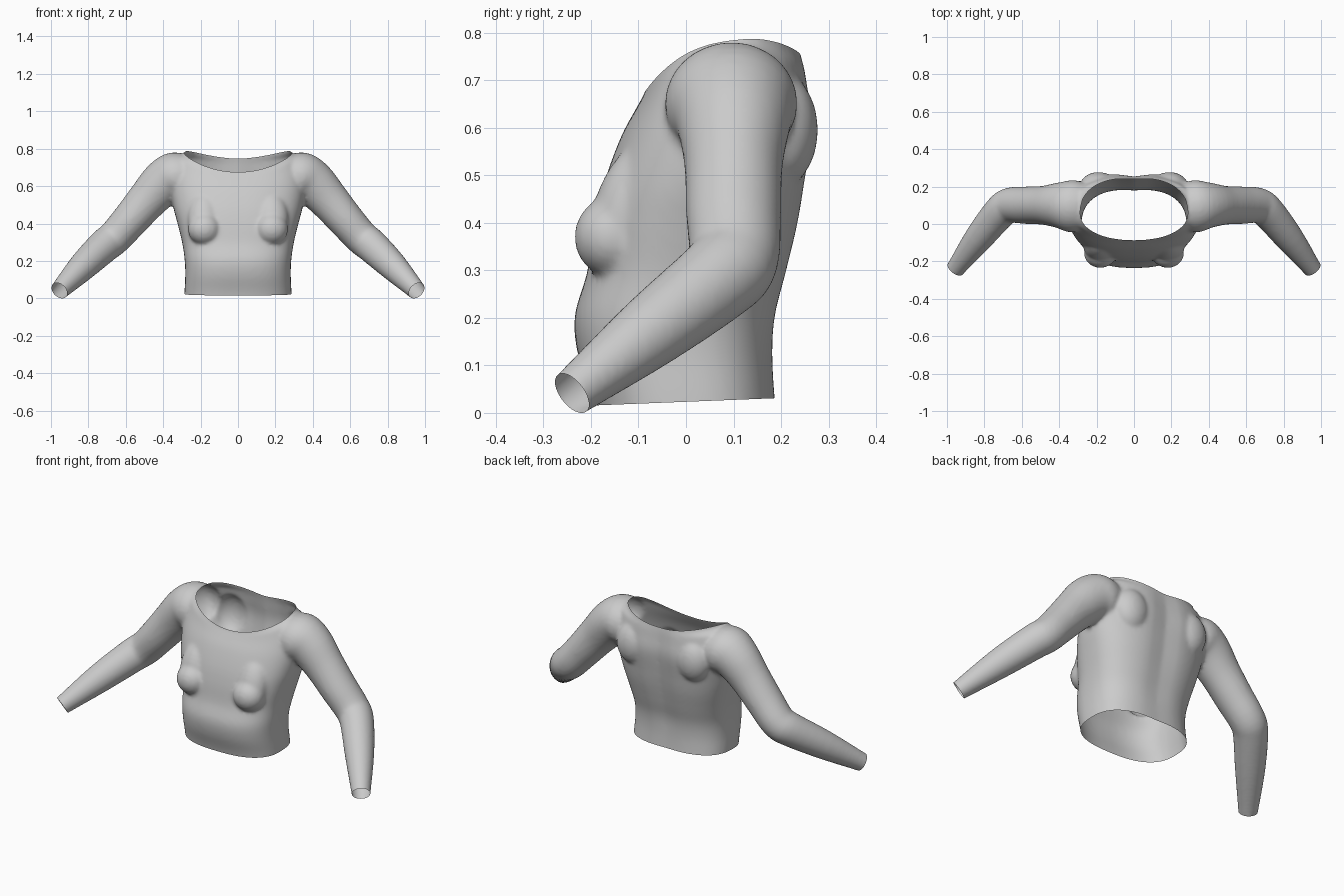
import bpy, bmesh
from math import sin, cos, pi, exp, copysign
from mathutils import Vector, Matrix

if "Cube" in bpy.data.objects:
    bpy.data.objects.remove(bpy.data.objects["Cube"])

N = 64
bm = bmesh.new()


def loft(rings):
    """Skin a list of closed point rings and cap both ends."""
    vs = [[bm.verts.new(p) for p in r] for r in rings]
    n = len(rings[0])
    for a, b in zip(vs, vs[1:]):
        for i in range(n):
            j = (i + 1) % n
            bm.faces.new((a[i], a[j], b[j], b[i]))
    bm.faces.new(vs[0][::-1])
    bm.faces.new(vs[-1])


def torso_ring(w, yf, yb, zf, zs, zb, power=2.5, dip=0.0):
    """Rounded section: half width, front/back depth, front/side/back height."""
    pts = []
    c, d = (yf + yb) / 2, (yb - yf) / 2
    for i in range(N):
        t = 2 * pi * i / N
        x = w * copysign(abs(cos(t)) ** (2 / power), cos(t))
        y = c + d * copysign(abs(sin(t)) ** (2 / power), sin(t))
        z = zs + ((zb if sin(t) > 0 else zf) - zs) * sin(t) ** 2
        if sin(t) > 0:
            y -= dip * exp(-(x / 0.07) ** 2)      # spine hollow
        pts.append((x, y, z))
    return pts


def smooth_rows(rows, steps=4):
    """Catmull-Rom between rows of numbers."""
    out = []
    for i in range(len(rows) - 1):
        p = [rows[max(0, min(len(rows) - 1, i + k))] for k in (-1, 0, 1, 2)]
        for s in range(steps):
            t = s / steps
            out.append([0.5 * (2 * b + (c - a) * t + (2 * a - 5 * b + 4 * c - d) * t * t
                               + (3 * b - a - 3 * c + d) * t ** 3) for a, b, c, d in zip(*p)])
    return out + [list(rows[-1])]


# body, from below the hem up to a neck stump that is trimmed later
body = [
    (.288, -.18, .20, -.05, -.05, -.05, 2.6, .005),
    (.286, -.20, .19, .04, .04, .04, 2.6, .005),
    (.282, -.228, .186, .13, .13, .13, 2.6, .006),
    (.285, -.234, .193, .21, .21, .21, 2.6, .01),
    (.298, -.208, .216, .30, .30, .30, 2.6, .012),
    (.322, -.193, .240, .40, .40, .40, 2.6, .015),
    (.345, -.172, .255, .49, .49, .49, 2.5, .015),
    (.360, -.137, .272, .585, .60, .605, 2.4, .018),
    (.350, -.105, .262, .645, .70, .69, 2.3, .015),
    (.325, -.092, .254, .668, .765, .735, 2.3, .012),
]
rings = smooth_rows(body) + [
    (.283, -.085, .248, .68, .783, .755, 2.3, .01),
    (.272, -.075, .243, .74, .84, .80, 2.3, .01),
    (.270, -.07, .24, .80, .90, .86, 2.3, .01)]
loft([torso_ring(*r) for r in rings])

# sleeves: centre x, y, z, radius in the front plane, radius across
arm = [
    (.24, .09, .655, .10, .12),
    (.33, .095, .655, .132, .14),
    (.40, .10, .62, .123, .122),
    (.485, .10, .53, .108, .104),
    (.575, .10, .425, .098, .10),
    (.66, .10, .33, .092, .095),
    (.715, .065, .285, .09, .09),
    (.83, -.075, .175, .077, .077),
    (.955, -.24, .046, .05, .05),
    (.99, -.286, .010, .045, .045),
]
path = smooth_rows(arm)
for side in (1, -1):
    tube = []
    for i, (x, y, z, ra, rb) in enumerate(path):
        a, b = path[max(0, i - 1)], path[min(len(path) - 1, i + 1)]
        d = (Vector(b[:3]) - Vector(a[:3])).normalized()
        u = d.cross(Vector((0, 1, 0))).normalized()
        v = u.cross(d)
        ring = [Vector((x, y, z)) + u * ra * cos(2 * pi * k / 32) + v * rb * sin(2 * pi * k / 32)
                for k in range(32)]
        tube.append([(side * p.x, p.y, p.z) for p in ring])
    loft(tube)

    # bust and shoulder-blade fullness
    for loc, size, tilt in (((.18, -.155, .375), (.088, .08, .085), 0),
                            ((.18, -.12, .43), (.09, .075, .15), -.3),
                            ((.19, .20, .60), (.10, .078, .12), 0)):
        m = (Matrix.Translation((side * loc[0], loc[1], loc[2])) @ Matrix.Rotation(tilt, 4, 'X')
             @ Matrix.Diagonal((*size, 1)))
        bmesh.ops.create_uvsphere(bm, u_segments=32, v_segments=16, radius=1, matrix=m)

bmesh.ops.recalc_face_normals(bm, faces=bm.faces)
mesh = bpy.data.meshes.new("fitted_top")
bm.to_mesh(mesh)
bm.free()
top = bpy.data.objects.new("fitted_top", mesh)
bpy.context.collection.objects.link(top)

# fuse everything into one skin and soften the joins
rm = top.modifiers.new("fuse", 'REMESH')
rm.mode = 'VOXEL'
rm.voxel_size = 0.01
sm = top.modifiers.new("soften", 'SMOOTH')
sm.factor = 0.5
sm.iterations = 8
fused = bpy.data.meshes.new_from_object(top.evaluated_get(bpy.context.evaluated_depsgraph_get()))
top.modifiers.clear()
top.data = fused
bm = bmesh.new()
bm.from_mesh(fused)


def trim(co, no, keep):
    """Cut away the chosen region on the normal side of a plane."""
    faces = [f for f in bm.faces if keep(f.calc_center_median())]
    geom = faces + list({e for f in faces for e in f.edges}) + list({v for f in faces for v in f.verts})
    bmesh.ops.bisect_plane(bm, geom=geom, dist=1e-6, plane_co=co, plane_no=no, clear_outer=True)


# open the hem and the cuffs
trim((0, 0, .028), (0, .04, -1), lambda c: abs(c.x) < .45 and c.z < .2)
for s in (1, -1):
    trim((s * .955, -.24, .046), (s * .51, -.68, -.52), lambda c: c.x * s > .8)


# open the neck along a saddle-shaped line
def neck_height(v):
    return .68 + .22 * (v.co.y + .085) + .85 * v.co.x ** 2


for v in bm.verts:
    v.co.z -= neck_height(v)
trim((0, 0, 0), (0, 0, 1), lambda c: abs(c.x) < .5)
for v in bm.verts:
    v.co.z += neck_height(v)

# stand on the floor and finish smooth
low = min(v.co.z for v in bm.verts)
for v in bm.verts:
    v.co.z -= low
for f in bm.faces:
    f.smooth = True
bm.to_mesh(fused)
bm.free()
fused.name = "fitted_top"
